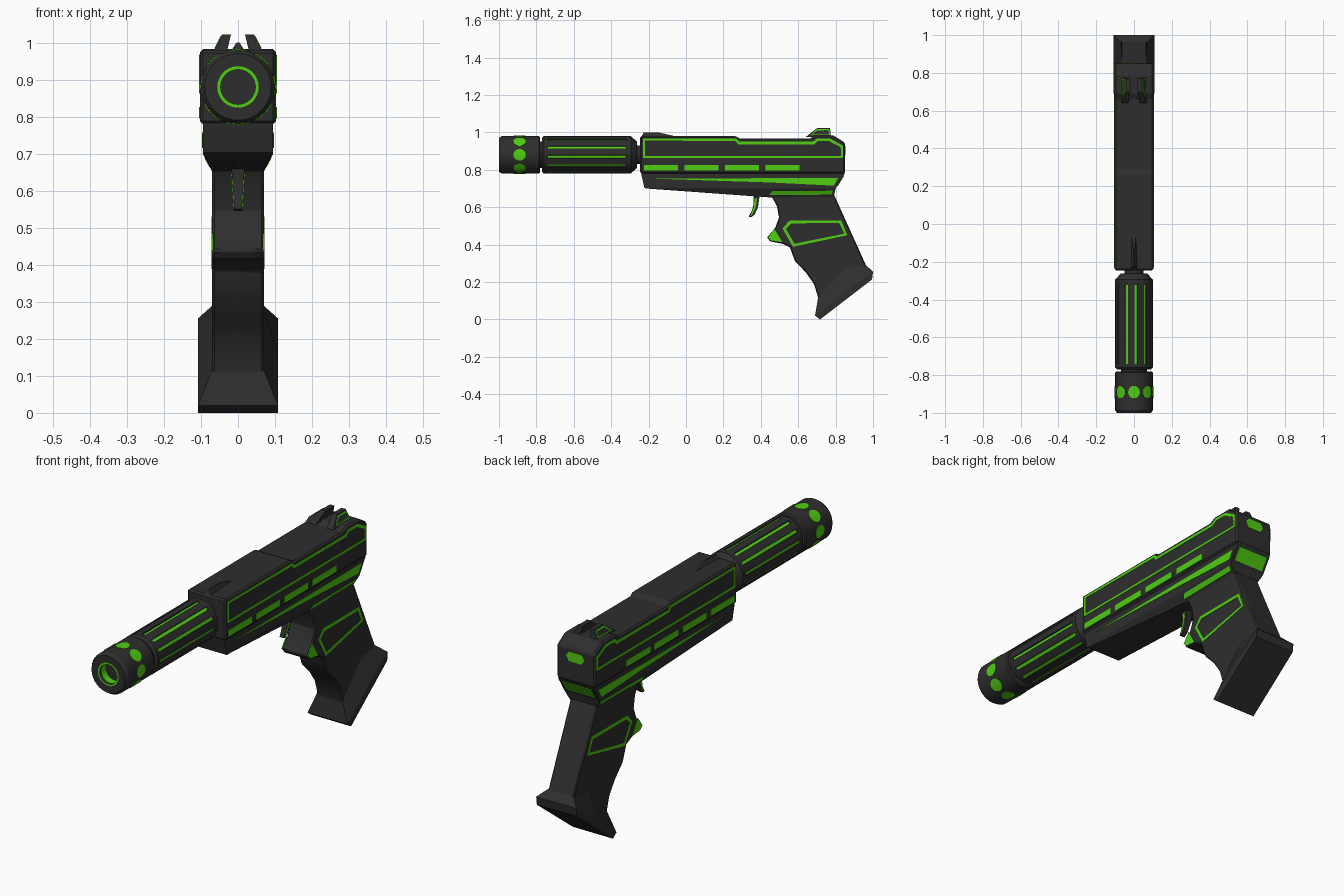
import bpy, bmesh, math

if "Cube" in bpy.data.objects:
    bpy.data.objects.remove(bpy.data.objects["Cube"])

def material(name, rgb):
    m = bpy.data.materials.new(name)
    m.diffuse_color = (*rgb, 1)
    m.use_nodes = True
    m.node_tree.nodes["Principled BSDF"].inputs["Base Color"].default_value = m.diffuse_color
    return m

DARK = material("charcoal", (0.027, 0.027, 0.027))
GREEN = material("bright green", (0.08, 0.62, 0.006))

def finish(bm, name, mats, bevel=0.0, mirror=False):
    bmesh.ops.recalc_face_normals(bm, faces=bm.faces)
    me = bpy.data.meshes.new(name)
    bm.to_mesh(me)
    bm.free()
    ob = bpy.data.objects.new(name, me)
    bpy.context.collection.objects.link(ob)
    for m in mats:
        me.materials.append(m)
    if mirror:
        ob.modifiers.new("mirror", 'MIRROR')
    if bevel:
        b = ob.modifiers.new("bevel", 'BEVEL')
        b.width, b.segments, b.limit_method = bevel, 1, 'ANGLE'
        b.angle_limit = math.radians(40)
    return ob

def smooth(ob):
    bpy.ops.object.select_all(action='DESELECT')
    ob.select_set(True)
    bpy.context.view_layer.objects.active = ob
    bpy.ops.object.shade_smooth_by_angle(angle=math.radians(25))

def loft(name, rings, green=lambda i, j: False, bevel=0.0):
    """Skin a list of closed rings and cap both ends."""
    bm = bmesh.new()
    vs = [[bm.verts.new(p) for p in r] for r in rings]
    n = len(rings[0])
    for i in range(len(vs) - 1):
        for j in range(n):
            k = (j + 1) % n
            f = bm.faces.new((vs[i][j], vs[i][k], vs[i + 1][k], vs[i + 1][j]))
            f.material_index = int(green(i, j))
    bm.faces.new(vs[0])
    bm.faces.new(vs[-1])
    return finish(bm, name, [DARK, GREEN], bevel)

def solid(name, pts, lo, hi, mat=DARK, bevel=0.0, mirror=False, outline=0.0):
    """Extrude a (y, z) profile from x=lo(z) to x=hi(z), optionally as a hollow outline."""
    bm = bmesh.new()
    face = bm.faces.new([bm.verts.new((0, y, z)) for y, z in pts])
    bm.normal_update()
    if outline:
        bmesh.ops.inset_region(bm, faces=[face], thickness=outline, use_boundary=True)
        bmesh.ops.delete(bm, geom=[face], context='FACES_ONLY')
    base = list(bm.verts)
    ext = bmesh.ops.extrude_face_region(bm, geom=list(bm.faces), use_keep_orig=True)
    for v in base:
        v.co.x = lo(v.co.z)
    for g in ext["geom"]:
        if isinstance(g, bmesh.types.BMVert):
            g.co.x = hi(g.co.z)
    return finish(bm, name, [mat], bevel, mirror)

def block(name, pts, half, **kw):
    return solid(name, pts, lambda z: -half, lambda z: half, **kw)

def plate(name, pts, surf, outline=0.0):
    """Thin green inlay on both sides, following the side surface x = surf(z)."""
    return solid(name, pts, lambda z: surf(z) - 0.003, lambda z: surf(z) + 0.002,
                 mat=GREEN, mirror=True, outline=outline)

def polar(y, r, deg):
    a = math.radians(deg)
    return (r * math.sin(a), y, 0.88 + r * math.cos(a))

def sided(rows):
    """Ring of (x, y, z) rows mirrored to the other side."""
    return [(-x, y, z) for x, y, z in rows] + [(x, y, z) for x, y, z in reversed(rows)]

# Muzzle cap with recessed bore
cap = [(-.755, .07), (-.78, .07), (-.78, .095), (-.787, .1), (-.985, .1), (-1, .09),
       (-1, .056), (-1, .047), (-.985, .047), (-.95, .047)]
smooth(loft("muzzle_cap", [[polar(y, r, j * 11.25) for j in range(32)] for y, r in cap],
            lambda i, j: i in (6, 8)))

# Eight round inlays wrapped around the cap
bm = bmesh.new()
for k in range(8):
    def wrap(u, v, r):
        return bm.verts.new(polar(-.89 + v, r, k * 45 + math.degrees(u / .1)))
    mid = wrap(0, 0, .1025)
    circ = [(0.031 * math.cos(t * math.pi / 8), 0.033 * math.sin(t * math.pi / 8)) for t in range(16)]
    top = [wrap(u, v, .1022) for u, v in circ]
    low = [wrap(u, v, .097) for u, v in circ]
    for t in range(16):
        s = (t + 1) % 16
        bm.faces.new((mid, top[t], top[s]))
        bm.faces.new((top[t], low[t], low[s], top[s]))
smooth(finish(bm, "cap_dots", [GREEN]))

# Suppressor with twelve green-floored grooves and a stub barrel
def groove_ring(y, r, depth):
    ring = []
    for k in range(12):
        for off, cut in ((-4.8, 0), (-4.4, depth), (4.4, depth), (4.8, 0), (15, 0)):
            ring.append(polar(y, r - cut, 6 + 30 * k + off))
    return ring
sup = [(-.77, .09, 0), (-.76, .1, 0), (-.742, .1, 0), (-.74, .1, .006), (-.32, .1, .006),
       (-.318, .1, 0), (-.295, .1, 0), (-.262, .07, 0), (-.262, .05, 0), (-.235, .05, 0)]
smooth(loft("suppressor", [groove_ring(*s) for s in sup], lambda i, j: i == 3 and j % 5 == 1))

# Slide
block("slide", [(-.245, .78), (-.245, .98), (.27, .98), (.285, .966), (.66, .966), (.69, .982),
                (.79, .982), (.85, .945), (.85, .78)], .103, bevel=.008)
slide_x = lambda z: .103
plate("slide_outline", [(-.23, .863), (-.23, .967), (.27, .967), (.285, .95), (.68, .95),
                        (.70, .967), (.77, .967), (.84, .928), (.84, .863)], slide_x, outline=.015)
for i in range(4):
    y = -.225 + i * .2165
    plate(f"slide_dash_{i + 1}", [(y, .795), (y, .826), (y + .183, .826), (y + .183, .795)], slide_x)

# Rear inlay on the slide
hexa = [(-.05, .905), (-.035, .927), (.035, .927), (.05, .905), (.035, .88), (-.035, .88)]
loft("rear_inlay", [[(x, y, z) for x, z in hexa] for y in (.846, .853)], lambda i, j: True
     ).data.polygons.foreach_set("material_index", [1] * 8)

# Sights
loft("front_sight", [sided([(.02, -.24, .975), (.012, -.04, .975)]),
                     sided([(.004, -.225, 1.0), (.003, -.14, .998)])])
prong = [[(.03, .64, .975), (.067, .64, .975), (.067, .775, .975), (.03, .775, .975)],
         [(.019, .70, 1.022), (.043, .70, 1.022), (.043, .77, 1.022), (.019, .77, 1.022)]]
loft("rear_sight", prong).modifiers.new("mirror", 'MIRROR')
plate("rear_sight_outline", [(.665, .985), (.70, 1.017), (.765, 1.017), (.77, .985)],
      lambda z: .067 - .024 * (z - .975) / .047, outline=.007)

# Frame under the slide, chamfered towards the grip
loft("frame", [sided([(.095, -.24, .785), (.095, .45, .785), (.095, .85, .785)]),
               sided([(.095, -.238, .77), (.095, .45, .77), (.095, .845, .772)]),
               sided([(.095, -.222, .703), (.095, .45, .70), (.095, .80, .70)]),
               sided([(.09, -.215, .70), (.07, .45, .652), (.07, .79, .655)])])
plate("frame_stripe", [(-.16, .752), (.815, .757), (.79, .715), (.45, .732)], lambda z: .095)
plate("frame_lower_stripe", [(.46, .686), (.785, .688), (.78, .667), (.445, .664)],
      lambda z: .07 + .025 * (z - .653) / .047)
block("frame_rear_inlay", [(.805, .7136), (.810, .710), (.8445, .7654), (.8394, .7686)], .08, mat=GREEN)

# Trigger
trig_x = lambda z: .010 + .008 * (z - .545) / .12
solid("trigger", [(.36, .67), (.395, .67), (.385, .60), (.367, .56), (.347, .545), (.335, .55),
                  (.352, .58), (.362, .62)], lambda z: -trig_x(z), trig_x)
plate("trigger_inlay", [(.367, .645), (.380, .645), (.373, .60), (.352, .555), (.345, .555),
                        (.362, .60)], trig_x)

# Grip
smooth(block("grip", [(.45, .67), (.487, .604), (.497, .545), (.476, .487), (.433, .438), (.45, .417),
                      (.52, .403), (.556, .385), (.568, .35), (.583, .31), (.642, .25), (.685, .187),
                      (.704, .125), (.708, .09), (.85, .24), (.965, .283), (.79, .67)], .07, bevel=.006))
grip_x = lambda z: .07
plate("grip_outline", [(.556, .53), (.83, .53), (.862, .45), (.572, .388), (.516, .487)],
      grip_x, outline=.018)
plate("grip_front_inlay", [(.472, .485), (.515, .413), (.455, .42), (.438, .438)], grip_x)

# Flared grip base
loft("grip_base", [sided([(.07, .706, .115), (.07, .85, .275), (.07, .963, .289)]),
                   sided([(.108, .69, .02), (.108, .86, .155), (.108, 1.0, .255)]),
                   sided([(.108, .717, 0), (.108, .86, .11), (.108, .995, .214)])])
